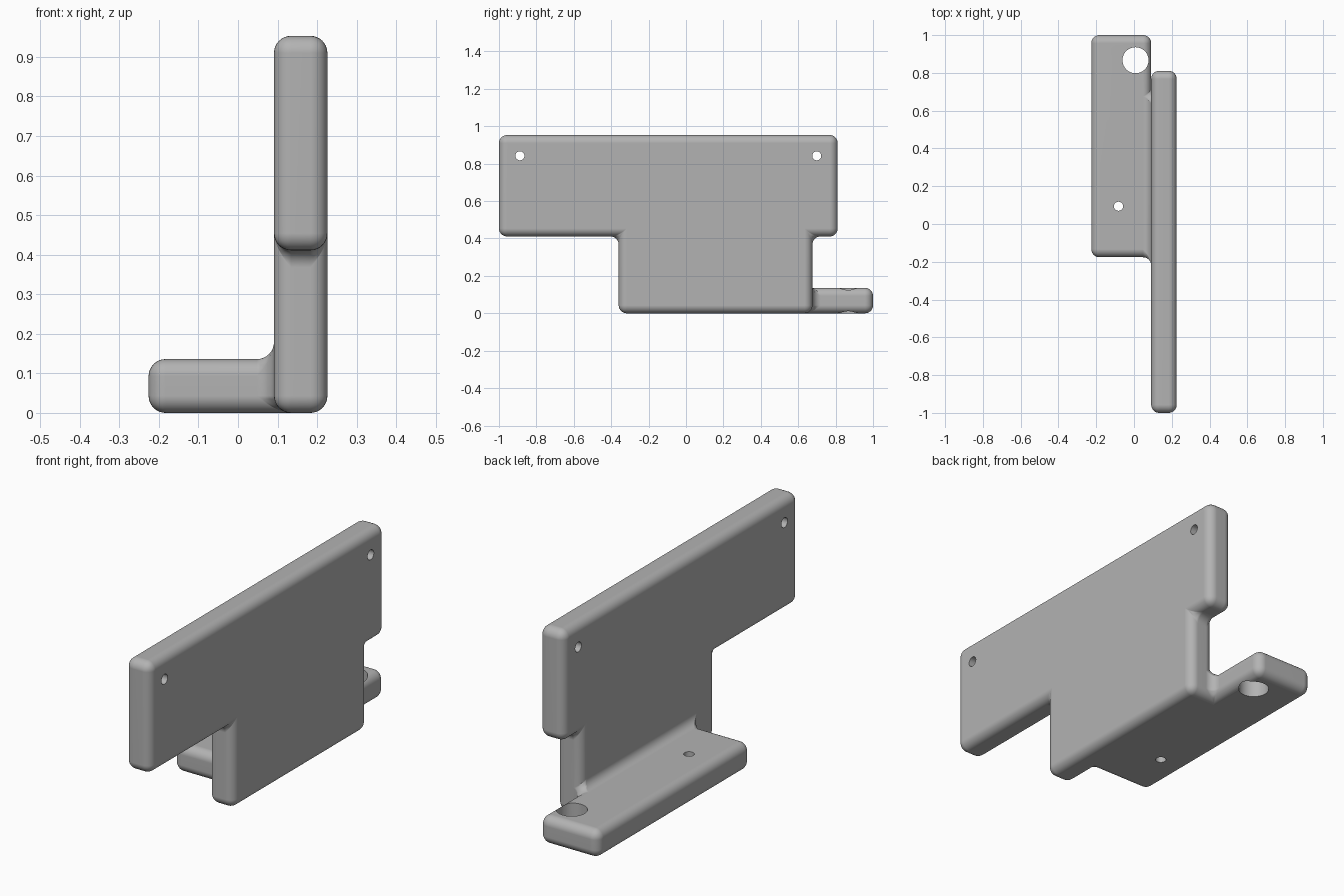
import bpy, bmesh
from itertools import product

if "Cube" in bpy.data.objects:
    bpy.data.objects.remove(bpy.data.objects["Cube"], do_unlink=True)

# Grid planes of the bracket
XS = [-0.226, 0.091, 0.226]
YS = [-1.0, -0.36, -0.176, 0.676, 0.811, 1.0]
ZS = [0.0, 0.136, 0.411, 0.953]
ROUND = 0.043


def is_solid(i, j, k):
    if i == 1:                       # upright plate with narrower foot
        return 0 <= j <= 3 if k == 2 else k in (0, 1) and j in (1, 2)
    return i == 0 and k == 0 and 2 <= j <= 4   # base flange


def build_body():
    bm = bmesh.new()
    axes = (XS, YS, ZS)
    for cell in product(range(2), range(5), range(3)):
        if not is_solid(*cell):
            continue
        for a, side in product(range(3), (0, 1)):
            near = list(cell)
            near[a] += 1 if side else -1
            if is_solid(*near):
                continue
            b, c = (a + 1) % 3, (a + 2) % 3
            corners = []
            for u, v in ((0, 0), (1, 0), (1, 1), (0, 1)):
                p = [0, 0, 0]
                p[a] = axes[a][cell[a] + side]
                p[b] = axes[b][cell[b] + u]
                p[c] = axes[c][cell[c] + v]
                corners.append(bm.verts.new(p))
            bm.faces.new(corners if side else corners[::-1])
    bmesh.ops.remove_doubles(bm, verts=bm.verts, dist=0.0001)
    bmesh.ops.dissolve_limit(bm, angle_limit=0.02, verts=bm.verts, edges=bm.edges)
    mesh = bpy.data.meshes.new("bracket")
    bm.to_mesh(mesh)
    bm.free()
    ob = bpy.data.objects.new("bracket", mesh)
    bpy.context.collection.objects.link(ob)
    return ob


def apply(ob, mod):
    bpy.ops.object.select_all(action='DESELECT')
    bpy.context.view_layer.objects.active = ob
    ob.select_set(True)
    bpy.ops.object.modifier_apply(modifier=mod.name)


def drill(ob, loc, radius, rot=(0, 0, 0)):
    bpy.ops.mesh.primitive_cylinder_add(vertices=40, radius=radius, depth=0.4,
                                        location=loc, rotation=rot)
    cutter = bpy.context.object
    cutter.name = "hole_cutter"
    cutter.hide_render = True
    mod = ob.modifiers.new("hole", 'BOOLEAN')
    mod.operation = 'DIFFERENCE'
    mod.solver = 'EXACT'
    mod.object = cutter
    apply(ob, mod)
    bpy.data.objects.remove(cutter, do_unlink=True)


grey = bpy.data.materials.new("plain_grey")
grey.use_nodes = True
colour = (0.45, 0.45, 0.45, 1)
grey.diffuse_color = colour
grey.node_tree.nodes["Principled BSDF"].inputs["Base Color"].default_value = colour

bracket = build_body()
bracket.data.materials.append(grey)

# Rounded outer edges and inner fillets
bevel = bracket.modifiers.new("rounding", 'BEVEL')
bevel.width = ROUND
bevel.segments = 8
bevel.limit_method = 'ANGLE'
apply(bracket, bevel)

# Screw holes in the upright plate
for y in (-0.888, 0.699):
    drill(bracket, (0.16, y, 0.842), 0.024, (0, 1.5708, 0))

# Pin hole and large hole in the base
drill(bracket, (-0.082, 0.094, 0.07), 0.024)
drill(bracket, (0.008, 0.867, 0.07), 0.069)

bpy.ops.object.select_all(action='DESELECT')
bpy.context.view_layer.objects.active = bracket
bracket.select_set(True)
bpy.ops.object.shade_smooth_by_angle(angle=0.6)
normals = bracket.modifiers.new("even_shading", 'WEIGHTED_NORMAL')
normals.keep_sharp = True
